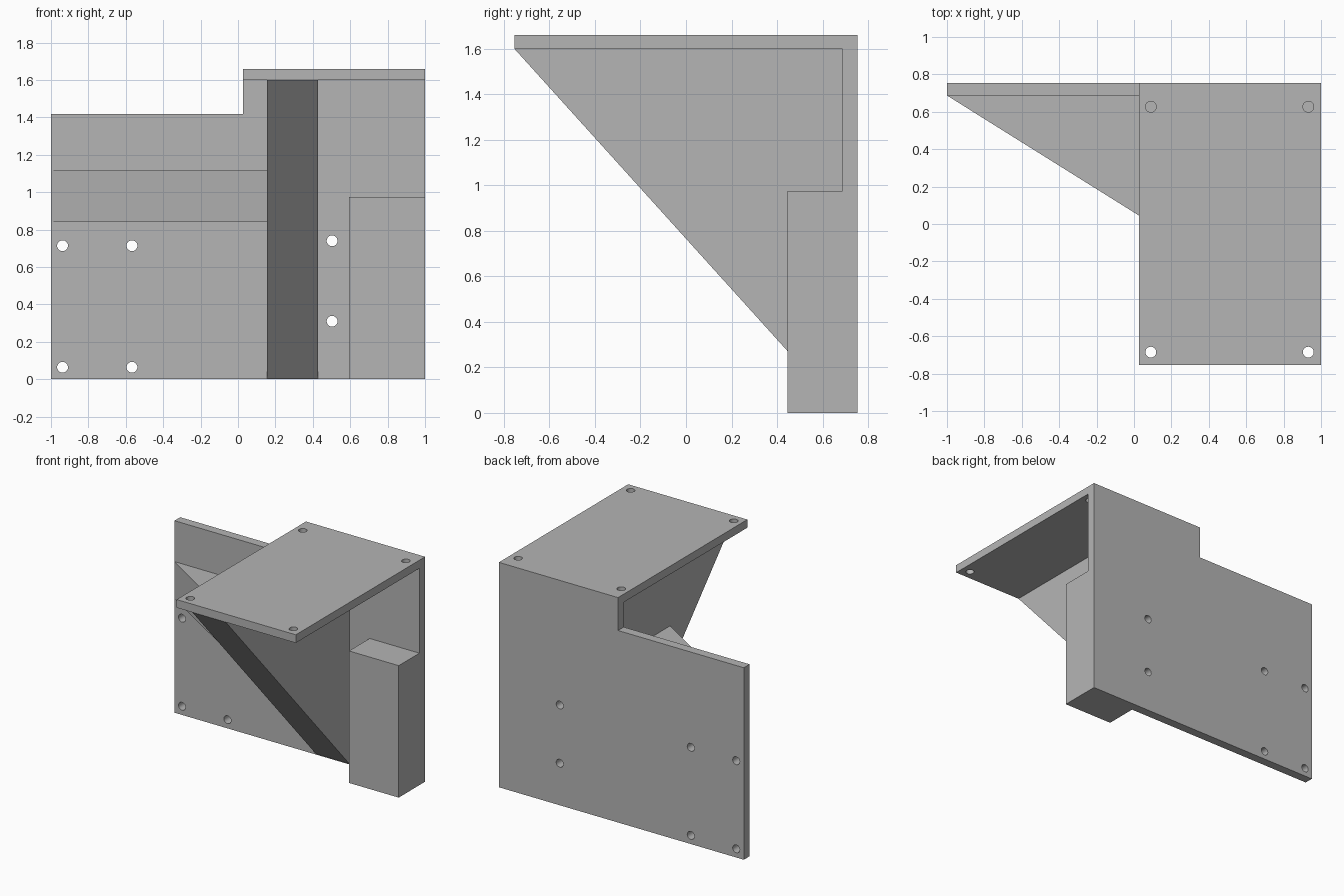
import bpy
import bmesh
from mathutils import Matrix, Vector

cube = bpy.data.objects.get("Cube")
if cube:
    bpy.data.objects.remove(cube, do_unlink=True)

# Single plain grey
grey = bpy.data.materials.new("plain grey")
grey.use_nodes = True
colour = (0.46, 0.46, 0.46, 1)
grey.diffuse_color = colour
grey.node_tree.nodes["Principled BSDF"].inputs["Base Color"].default_value = colour

# Main dimensions
HALF_W, HALF_D, HEIGHT = 1.0, 0.754, 1.66
WALL_Y = 0.687      # front face of the back plate
SHELF_Z = 1.6       # underside of the top plate
STEP_X, STEP_Z = 0.027, 1.417
RIB_X = (0.155, 0.428)
RIB_Z = (0.842, 1.115)
HOLE_R = 0.029


def prism(name, outline, axis, start, end):
    """Extrude a 2D outline along x, y or z."""
    place = {
        "x": lambda a, b, c: Vector((c, a, b)),
        "y": lambda a, b, c: Vector((a, c, b)),
        "z": lambda a, b, c: Vector((a, b, c)),
    }[axis]
    bm = bmesh.new()
    face = bm.faces.new([bm.verts.new(place(a, b, start)) for a, b in outline])
    extruded = bmesh.ops.extrude_face_region(bm, geom=[face])
    moved = [v for v in extruded["geom"] if isinstance(v, bmesh.types.BMVert)]
    bmesh.ops.translate(bm, verts=moved, vec=place(0, 0, end - start))
    if not any(face in e.link_faces and len(e.link_faces) == 2 for e in face.edges):
        bm.faces.new(face.verts)
    bmesh.ops.recalc_face_normals(bm, faces=bm.faces)
    mesh = bpy.data.meshes.new(name)
    bm.to_mesh(mesh)
    bm.free()
    mesh.materials.append(grey)
    obj = bpy.data.objects.new(name, mesh)
    bpy.context.collection.objects.link(obj)
    return obj


def rect(a0, a1, b0, b1):
    return [(a0, b0), (a1, b0), (a1, b1), (a0, b1)]


def drill(obj, centres, axis):
    """Cut round screw holes through a plate."""
    turn = Matrix.Rotation(1.5707963, 4, "X") if axis == "y" else Matrix()
    bm = bmesh.new()
    for c in centres:
        bmesh.ops.create_cone(bm, cap_ends=True, segments=32, radius1=HOLE_R,
                              radius2=HOLE_R, depth=0.2,
                              matrix=Matrix.Translation(c) @ turn)
    mesh = bpy.data.meshes.new("hole_cutter")
    bm.to_mesh(mesh)
    bm.free()
    mesh.materials.append(grey)
    cutter = bpy.data.objects.new("hole_cutter", mesh)
    cutter.hide_render = True
    bpy.context.collection.objects.link(cutter)
    mod = obj.modifiers.new("holes", "BOOLEAN")
    mod.operation = "DIFFERENCE"
    mod.solver = "EXACT"
    mod.object = cutter
    bpy.context.view_layer.objects.active = obj
    bpy.ops.object.modifier_apply(modifier=mod.name)
    bpy.data.objects.remove(cutter, do_unlink=True)
    bpy.context.view_layer.objects.active = obj
    obj.select_set(True)
    bpy.ops.object.shade_smooth_by_angle()
    obj.select_set(False)


bpy.ops.object.select_all(action="DESELECT")

# Stepped back plate with six screw holes
back = prism("back_plate", [(-HALF_W, 0), (HALF_W, 0), (HALF_W, SHELF_Z),
                            (STEP_X, SHELF_Z), (STEP_X, STEP_Z),
                            (-HALF_W, STEP_Z)], "y", WALL_Y, HALF_D)
wall_holes = [(x, z) for x in (-0.938, -0.567) for z in (0.064, 0.714)]
wall_holes += [(0.503, 0.31), (0.503, 0.74)]
drill(back, [(x, WALL_Y + 0.03, z) for x, z in wall_holes], "y")

# Top plate with a hole near each corner
top = prism("top_plate", rect(STEP_X, HALF_W, -HALF_D, HALF_D), "z", SHELF_Z, HEIGHT)
drill(top, [(x, y, SHELF_Z + 0.03) for x in (0.09, 0.932) for y in (-0.685, 0.627)], "z")

# Upright triangular rib carrying the top plate
prism("upright_rib", [(-HALF_D, SHELF_Z), (WALL_Y, 0.005), (WALL_Y, SHELF_Z)],
      "x", *RIB_X)

# Level triangular rib bracing the upright rib sideways
prism("side_rib", [(-HALF_W, WALL_Y), (RIB_X[0], -0.035), (RIB_X[0], WALL_Y)],
      "z", *RIB_Z)

# Solid block at the lower left corner
prism("corner_block", rect(0.594, HALF_W, 0.446, WALL_Y), "z", 0, 0.974)
